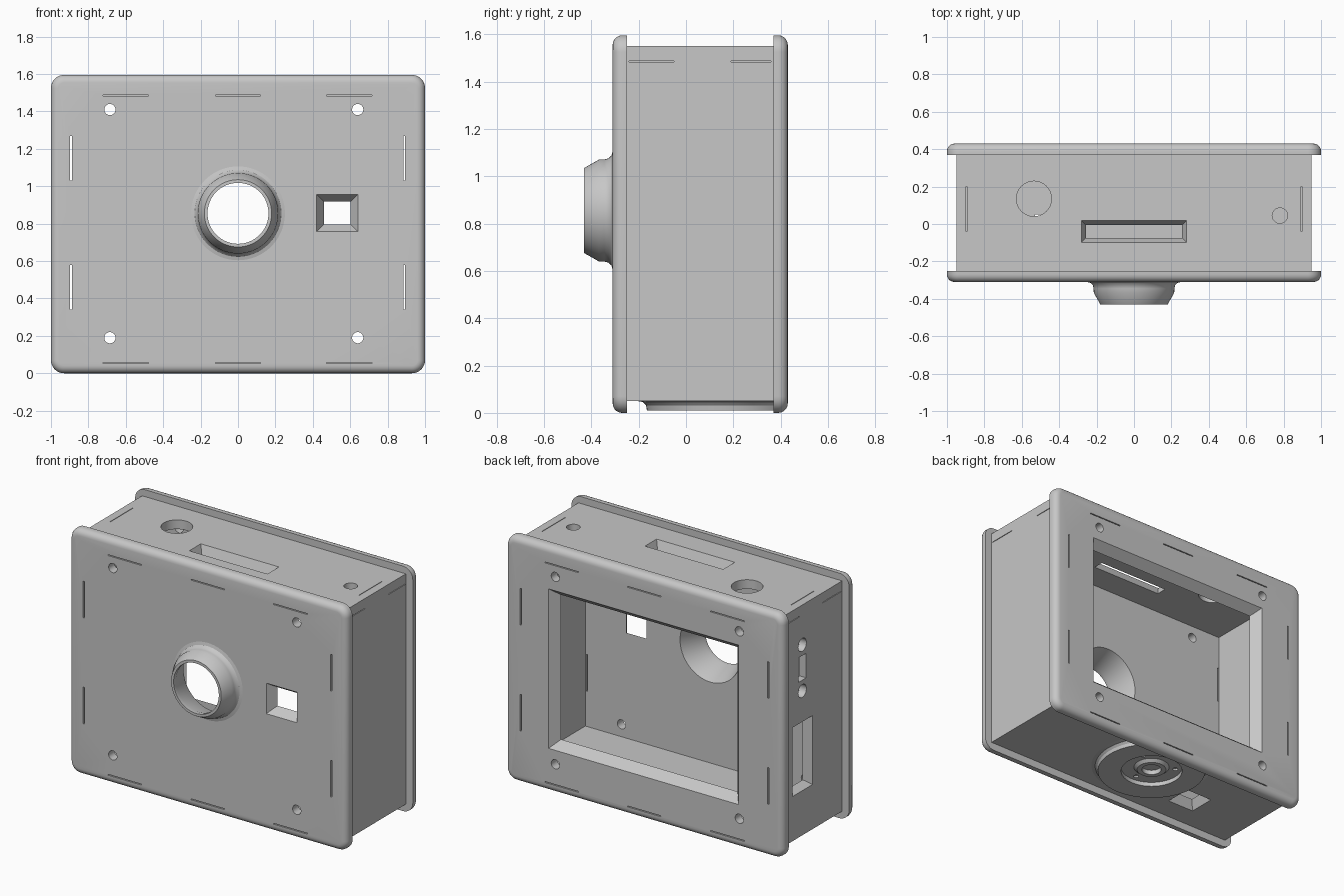
import bpy, bmesh, math
from mathutils import Matrix, Vector

if "Cube" in bpy.data.objects:
    bpy.data.objects.remove(bpy.data.objects["Cube"])

GREY = (0.57, 0.57, 0.57, 1)
grey = bpy.data.materials.new("light grey plastic")
grey.use_nodes = True
grey.diffuse_color = GREY
grey.node_tree.nodes["Principled BSDF"].inputs["Base Color"].default_value = GREY


def make(name, bm):
    bmesh.ops.recalc_face_normals(bm, faces=bm.faces)
    me = bpy.data.meshes.new(name)
    bm.to_mesh(me)
    bm.free()
    me.materials.append(grey)
    ob = bpy.data.objects.new(name, me)
    bpy.context.collection.objects.link(ob)
    return ob


def add_box(bm, lo, hi):
    lo, hi = Vector(lo), Vector(hi)
    m = Matrix.Translation((lo + hi) / 2) @ Matrix.Diagonal((*(hi - lo), 1))
    return bmesh.ops.create_cube(bm, size=1, matrix=m)["verts"]


def add_taper(bm, axis, outer, inner, rect, inset=0):
    """Block along an axis, narrowing by inset towards the inner end."""
    u0, u1, v0, v1 = rect
    lo, hi = [u0, v0], [u1, v1]
    lo.insert(axis, min(outer, inner))
    hi.insert(axis, max(outer, inner))
    mid = [(a + b) / 2 for a, b in zip(lo, hi)]
    for v in add_box(bm, lo, hi):
        if abs(v.co[axis] - inner) < 1e-4:
            for k in range(3):
                if k != axis:
                    v.co[k] += inset if v.co[k] < mid[k] else -inset


def add_rod(bm, axis, center, r, length, r2=None):
    rot = {0: Matrix.Rotation(math.pi / 2, 4, 'Y'),
           1: Matrix.Rotation(math.pi / 2, 4, 'X'), 2: Matrix()}[axis]
    bmesh.ops.create_cone(bm, cap_ends=True, segments=32, radius1=r, radius2=r2 or r,
                          depth=length, matrix=Matrix.Translation(center) @ rot)


def revolve(name, profile, axis, center):
    """Spin a closed (radius, height) outline round an axis."""
    bm = bmesh.new()
    vs = [bm.verts.new((r, h, 0) if axis == 1 else (r, 0, h)) for r, h in profile]
    es = [bm.edges.new((vs[i - 1], vs[i])) for i in range(len(vs))]
    direction = (0, 1, 0) if axis == 1 else (0, 0, 1)
    bmesh.ops.spin(bm, geom=vs + es, cent=(0, 0, 0), axis=direction,
                   angle=math.tau, steps=64)
    bmesh.ops.remove_doubles(bm, verts=bm.verts, dist=1e-5)
    bmesh.ops.translate(bm, verts=bm.verts, vec=center)
    return make(name, bm)


def cut(ob, bm):
    cutter = make("cutter", bm)
    cutter.hide_render = True
    mod = ob.modifiers.new("openings", 'BOOLEAN')
    mod.object, mod.operation, mod.solver = cutter, 'DIFFERENCE', 'EXACT'
    bpy.context.view_layer.update()
    deps = bpy.context.evaluated_depsgraph_get()
    me = bpy.data.meshes.new_from_object(ob.evaluated_get(deps))
    ob.modifiers.clear()
    ob.data = me
    bpy.data.objects.remove(cutter)


def smooth(ob):
    ob.data.shade_smooth()
    ob.data.set_sharp_from_angle(angle=math.radians(32))


def panel(name, y_out, y_in):
    """Plate with round corners and a rounded outer rim."""
    bm = bmesh.new()
    add_box(bm, (-1, min(y_out, y_in), 0), (1, max(y_out, y_in), 1.595))
    corners = [e for e in bm.edges if abs(e.verts[0].co.y - e.verts[1].co.y) > 0.01]
    bmesh.ops.bevel(bm, geom=corners, offset=0.07, segments=8, profile=0.5, affect='EDGES')
    rim = [e for e in bm.edges if all(abs(v.co.y - y_out) < 1e-4 for v in e.verts)]
    bmesh.ops.bevel(bm, geom=rim, offset=0.04, segments=5, profile=0.5, affect='EDGES')
    return make(name, bm)


def panel_cuts(y_out, y_in):
    """Screw holes and joint slits shared by both panels."""
    bm = bmesh.new()
    for x in (-0.685, 0.64):
        for z in (0.19, 1.41):
            add_rod(bm, 1, (x, (y_out + y_in) / 2, z), 0.03, 0.1)
    out = math.copysign(0.02, y_out)
    for x in (-0.893, 0.889):
        for z in (0.34, 1.03):
            add_taper(bm, 1, y_out + out, y_in - out, (x - 0.005, x + 0.005, z, z + 0.238))
    for x in (-0.6, 0, 0.595):
        for z in (0.055, 1.485):
            add_taper(bm, 1, y_out + out, y_out - out, (x - 0.121, x + 0.121, z - 0.003, z + 0.003))
    return bm


# Front panel with viewfinder opening and lens seat
front = panel("front_panel", -0.31, -0.25)
bm = panel_cuts(-0.31, -0.25)
add_taper(bm, 1, -0.311, -0.249, (0.42, 0.642, 0.757, 0.957), 0.04)
bmesh.ops.create_cone(bm, cap_ends=True, segments=64, radius1=0.25, radius2=0.25, depth=0.2,
                      matrix=Matrix.Translation((0, -0.28, 0.855)) @ Matrix.Rotation(math.pi / 2, 4, 'X'))
cut(front, bm)

# Lens collar
collar = revolve("lens_collar", [
    (0.163, -0.43), (0.18, -0.43), (0.215, -0.368), (0.216, -0.345), (0.22, -0.328),
    (0.232, -0.315), (0.251, -0.31), (0.251, -0.25), (0.218, -0.25), (0.163, -0.405)],
    1, (0, 0, 0.855))

# Back panel with chamfered screen window
back = panel("back_panel", 0.43, 0.37)
bm = panel_cuts(0.43, 0.37)
add_taper(bm, 1, 0.431, 0.369, (-0.68, 0.69, 0.28, 1.32), 0.05)
cut(back, bm)

# Case body: open tube between the panels
bm = bmesh.new()
add_box(bm, (-0.95, -0.25, 0.05), (0.95, 0.37, 1.55))
body = make("case_body", bm)
bm = bmesh.new()
add_box(bm, (-0.9, -0.4, 0.11), (0.9, 0.5, 1.49))
cut(body, bm)

bm = bmesh.new()
# top: dial hole, button hole, accessory slot
add_rod(bm, 2, (-0.535, 0.135, 1.52), 0.094, 0.2)
add_rod(bm, 2, (0.78, 0.045, 1.52), 0.041, 0.2)
add_taper(bm, 2, 1.551, 1.48, (-0.282, 0.282, -0.1, 0.02), 0.03)
# right side: ports
add_taper(bm, 0, -0.951, -0.89, (0.055, 0.26, 0.34, 0.79), 0.035)
add_taper(bm, 0, -0.96, -0.88, (0.12, 0.2, 1.06, 1.22))
for z in (0.99, 1.29):
    add_rod(bm, 0, (-0.925, 0.16, z), 0.042, 0.1)
# bottom: connector opening
add_taper(bm, 2, 0.049, 0.12, (-0.56, -0.365, -0.1, 0.08), 0.035)
cut(body, bm)

# joint grooves on the sides and top
bm = bmesh.new()
for side in (-1, 1):
    for y0, y1 in ((-0.24, -0.05), (0.19, 0.36)):
        add_taper(bm, 0, side * 0.96, side * 0.94, (y0, y1, 1.483, 1.487))
    add_taper(bm, 2, 1.56, 1.54, (side * 0.896 - 0.002, side * 0.896 + 0.002, -0.04, 0.2))
cut(body, bm)

# Tripod mount under the body, trimmed at the back panel
mount = revolve("tripod_mount", [
    (0.375, 0.056), (0.375, 0.05), (0.352, 0.046), (0.339, 0.032), (0.335, 0.01), (0.19, 0.01),
    (0.19, 0.038), (0.11, 0.038), (0.09, 0.02), (0.06, 0.02), (0.06, 0.056)], 2, (0, 0.17, 0))
bm = bmesh.new()
add_box(bm, (-1, 0.37, -0.2), (1, 1, 0.3))
for k in range(3):
    a = math.radians(30 + 120 * k)
    add_rod(bm, 2, (0.15 * math.cos(a), 0.17 + 0.15 * math.sin(a), 0.04), 0.016, 0.08)
cut(mount, bm)

for ob in (front, collar, back, body, mount):
    smooth(ob)
